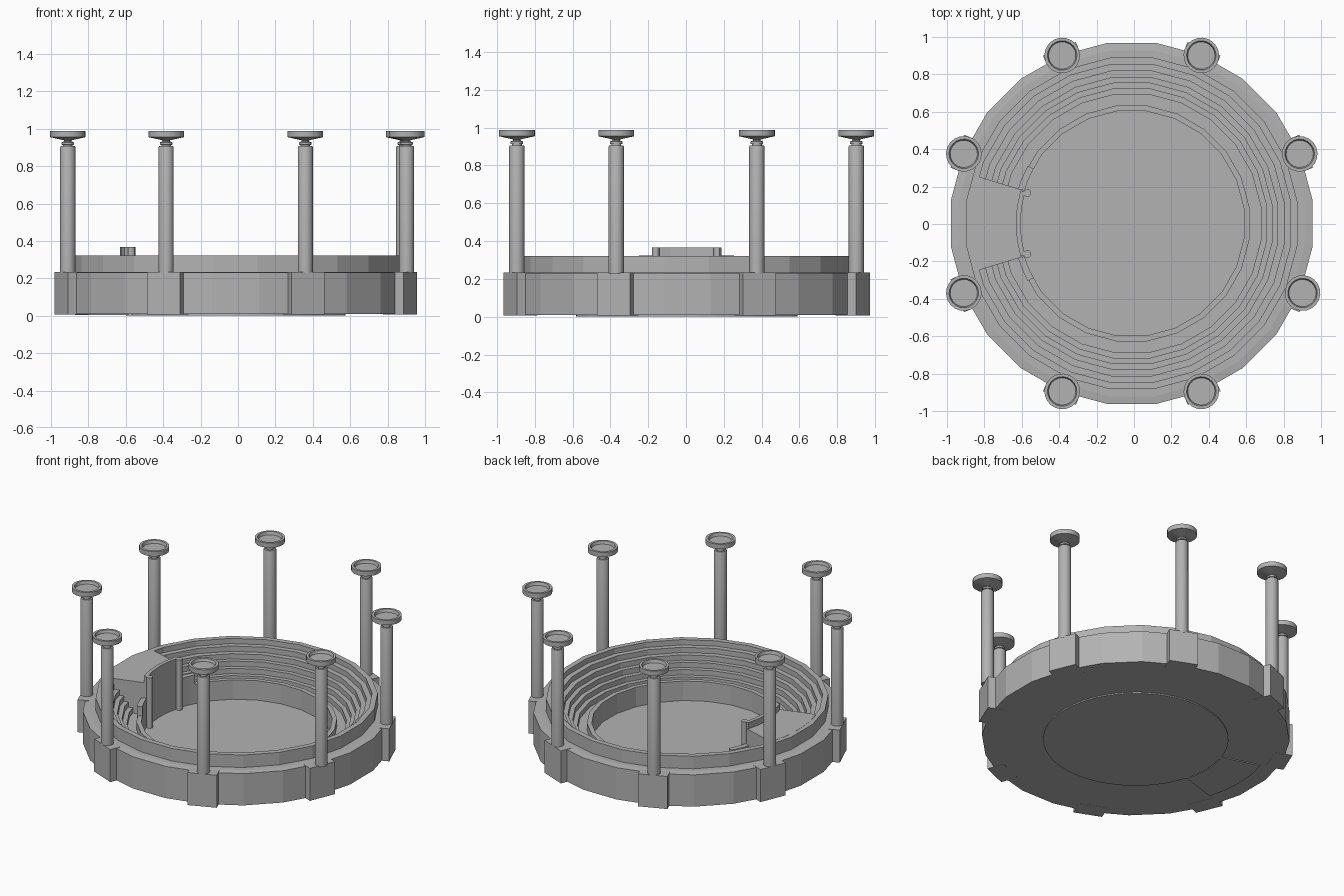
import bpy, bmesh, math
from mathutils import Matrix, Vector

if "Cube" in bpy.data.objects:
    bpy.data.objects.remove(bpy.data.objects["Cube"])

CX, CY = -0.012, 0.003          # centre of the arena
SIDES = 24

stone = bpy.data.materials.new("grey stone")
stone.diffuse_color = (0.45, 0.45, 0.45, 1)
stone.use_nodes = True
stone.node_tree.nodes["Principled BSDF"].inputs["Base Color"].default_value = stone.diffuse_color


def finish(name, bm):
    bmesh.ops.remove_doubles(bm, verts=bm.verts, dist=1e-5)
    bmesh.ops.recalc_face_normals(bm, faces=bm.faces)
    me = bpy.data.meshes.new(name)
    bm.to_mesh(me)
    bm.free()
    me.materials.append(stone)
    ob = bpy.data.objects.new(name, me)
    bpy.context.collection.objects.link(ob)
    return ob


def lathe(name, profile, sides, phase=0.0, at=(CX, CY)):
    """Spin an open (r, z) profile that starts and ends on the axis."""
    bm = bmesh.new()
    k = 1 / math.cos(math.pi / sides)
    rings = []
    for i in range(sides):
        a = phase + 2 * math.pi * i / sides
        rings.append([bm.verts.new((at[0] + r * k * math.cos(a), at[1] + r * k * math.sin(a), z))
                      for r, z in profile])
    for i in range(sides):
        p, q = rings[i], rings[(i + 1) % sides]
        for j in range(len(profile) - 1):
            ra, rb = profile[j][0], profile[j + 1][0]
            if ra == 0:
                bm.faces.new((p[j], q[j + 1], p[j + 1]))
            elif rb == 0:
                bm.faces.new((p[j], q[j], p[j + 1]))
            else:
                bm.faces.new((p[j], q[j], q[j + 1], p[j + 1]))
    return finish(name, bm)


def sector(name, r0, r1, z0, z1, a0, a1, steps=4):
    """Solid arc block between two radii, heights and angles (degrees)."""
    bm = bmesh.new()
    secs = []
    for i in range(steps + 1):
        a = math.radians(a0 + (a1 - a0) * i / steps)
        secs.append([bm.verts.new((CX + r * math.cos(a), CY + r * math.sin(a), z))
                     for r, z in ((r0, z0), (r1, z0), (r1, z1), (r0, z1))])
    for p, q in zip(secs, secs[1:]):
        for j in range(4):
            n = (j + 1) % 4
            bm.faces.new((p[j], q[j], q[n], p[n]))
    bm.faces.new(secs[0])
    bm.faces.new(secs[-1])
    return finish(name, bm)


# Stepped bowl: outer wall, ledge, thin rim, seat terraces, podium wall, floor
profile = [(0, 0.008), (0.966, 0.008), (0.966, 0.23), (0.924, 0.235), (0.886, 0.235),
           (0.886, 0.322), (0.85, 0.322)]
z = 0.285
for r_out, r_in in ((0.85, 0.815), (0.815, 0.78), (0.78, 0.75), (0.75, 0.72), (0.72, 0.69), (0.69, 0.63)):
    profile += [(r_out, z), (r_in, z)]
    z -= 0.037
profile += [(0.63, 0.15), (0.60, 0.15), (0.60, 0.014), (0, 0.014)]
lathe("seating_bowl", profile, SIDES, math.pi / SIDES)

# Arena floor slab, showing slightly under the base
lathe("arena_floor", [(0, 0), (0.585, 0), (0.585, 0.015), (0, 0.015)], 48)

# Stage block on the left, with parapet, end posts and raised podium ends
sector("stage", 0.615, 0.86, 0.003, 0.323, 163, 197)
sector("stage_parapet", 0.595, 0.62, 0.003, 0.367, 163.5, 196.5)
for s in (-1, 1):
    lathe("stage_post", [(0, 0.002), (0.02, 0.002), (0.02, 0.367), (0, 0.367)], 12,
          at=(-0.57, CY + s * 0.163))
    sector("podium_end", 0.60, 0.635, 0.01, 0.215, 180 + s * 17, 180 + s * 29, 3)

# Eight buttresses, each carrying a column with a dish on top
column = [(0, 0.228), (0.04, 0.228), (0.04, 0.9), (0.037, 0.907), (0.026, 0.907), (0.026, 0.913),
          (0.033, 0.915), (0.033, 0.927), (0.02, 0.932), (0.02, 0.938), (0.094, 0.955),
          (0.094, 0.988), (0.078, 0.988), (0.072, 0.968), (0, 0.968)]
for i in range(8):
    a = math.radians(22.5 + 45 * i)
    bm = bmesh.new()
    bmesh.ops.create_cube(bm, size=1, matrix=(
        Matrix.Translation((CX, CY, 0.1205)) @ Matrix.Rotation(a, 4, 'Z')
        @ Matrix.Translation((0.951, 0, 0)) @ Matrix.Diagonal((0.118, 0.19, 0.227, 1))))
    finish("buttress", bm)
    shift = 0.015 if i == 7 else 0
    lathe("column", column, 20, a, (CX + 0.972 * math.cos(a) + shift, CY + 0.972 * math.sin(a)))
    ob = bpy.context.collection.objects[-1]

# Smooth only the round columns and posts
for ob in bpy.data.objects:
    if ob.name.startswith(("column", "stage_post")):
        bpy.ops.object.select_all(action='DESELECT')
        ob.select_set(True)
        bpy.context.view_layer.objects.active = ob
        bpy.ops.object.shade_smooth_by_angle(angle=math.radians(30))
